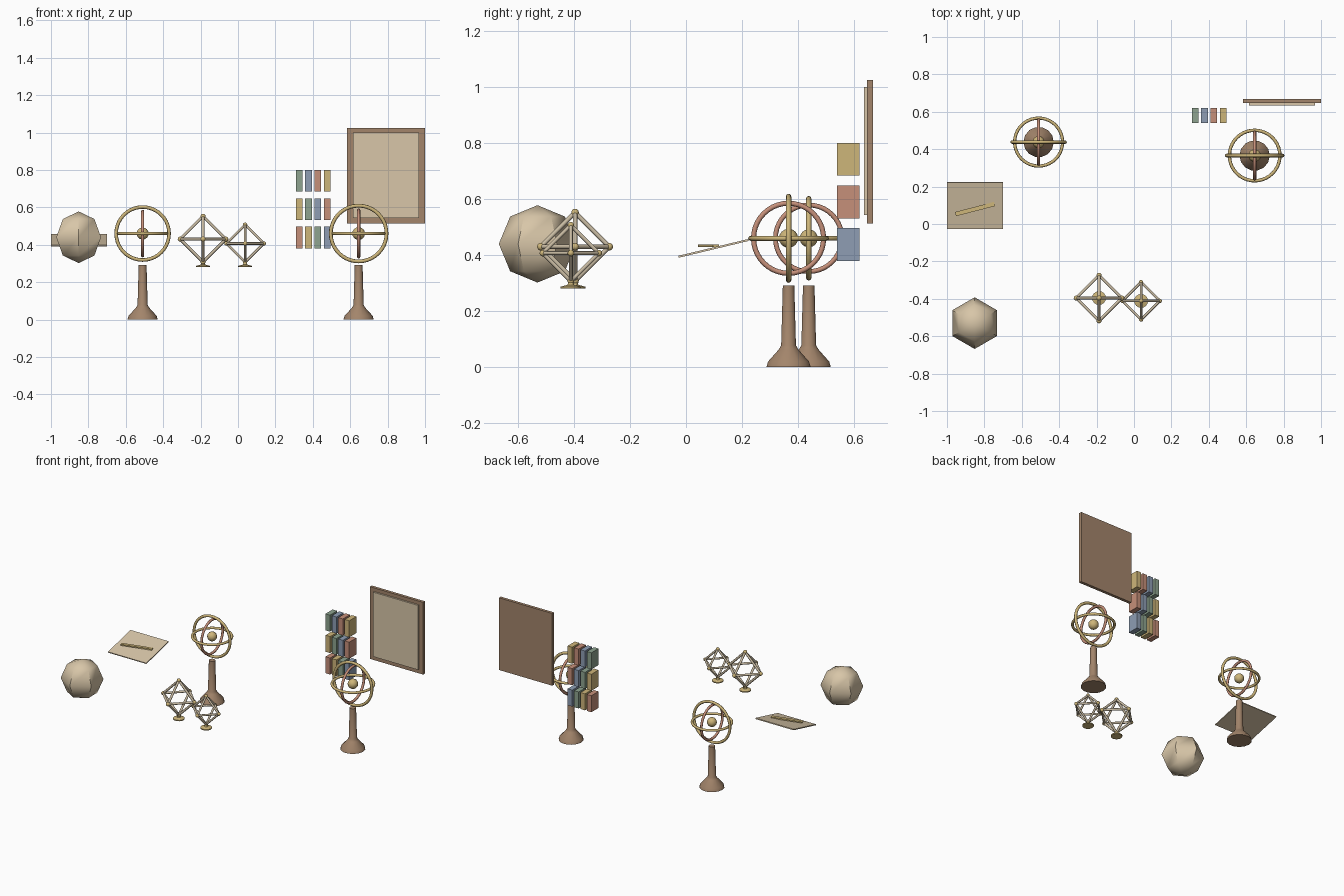
import bpy, bmesh, math
from mathutils import Vector, Matrix

if "Cube" in bpy.data.objects:
    bpy.data.objects.remove(bpy.data.objects["Cube"])


def material(name, rgb):
    m = bpy.data.materials.new(name)
    lin = [((c / 255 + 0.055) / 1.055) ** 2.4 for c in rgb]
    m.diffuse_color = (*lin, 1)
    m.use_nodes = True
    m.node_tree.nodes["Principled BSDF"].inputs["Base Color"].default_value = m.diffuse_color
    return m


PARCHMENT = material("parchment", (216, 198, 168))
WOOD = material("brown wood", (163, 133, 107))
BRASS = material("brass", (206, 182, 122))
COPPER = material("copper", (198, 144, 122))
BLUE = material("dusty blue", (142, 158, 180))
GREEN = material("sage green", (142, 164, 144))
BONE = material("pale bone", (204, 190, 165))


def finish(name, bm, mat, smooth=None):
    bmesh.ops.recalc_face_normals(bm, faces=bm.faces)
    me = bpy.data.meshes.new(name)
    bm.to_mesh(me)
    bm.free()
    me.materials.append(mat)
    ob = bpy.data.objects.new(name, me)
    bpy.context.collection.objects.link(ob)
    if smooth:
        bpy.ops.object.select_all(action='DESELECT')
        ob.select_set(True)
        bpy.context.view_layer.objects.active = ob
        bpy.ops.object.shade_smooth_by_angle(angle=math.radians(smooth))
    return ob


def box(name, center, size, mat, rot=None):
    bm = bmesh.new()
    m = Matrix.Translation(center) @ (rot or Matrix()) @ Matrix.Diagonal((*size, 1))
    bmesh.ops.create_cube(bm, size=1, matrix=m)
    return finish(name, bm, mat)


def lathe(name, center, profile, sides, mat, smooth=40, start=0.0):
    """Revolve (radius, height) points around z, closing the ends."""
    bm = bmesh.new()
    c = Vector(center)
    rings = []
    for r, z in profile:
        if r < 1e-5:
            rings.append([bm.verts.new(c + Vector((0, 0, z)))] * sides)
            continue
        rings.append([bm.verts.new(c + Vector((r * math.cos(a), r * math.sin(a), z)))
                      for a in (start + 2 * math.pi * i / sides for i in range(sides))])
    for lo, hi in zip(rings, rings[1:]):
        for i in range(sides):
            j = (i + 1) % sides
            quad = [lo[i], lo[j], hi[j], hi[i]]
            bm.faces.new(list(dict.fromkeys(quad)))
    for ring in (rings[0], rings[-1]):
        if len(set(ring)) > 1:
            bm.faces.new(ring)
    return finish(name, bm, mat, smooth)


def ring(name, center, axis, major, minor, mat):
    bm = bmesh.new()
    rot = Vector(axis).to_track_quat('Z', 'Y').to_matrix()
    n, k = 40, 8
    vs = []
    for i in range(n):
        a = 2 * math.pi * i / n
        for j in range(k):
            b = 2 * math.pi * j / k
            r = major + minor * math.cos(b)
            p = Vector((r * math.cos(a), r * math.sin(a), minor * math.sin(b)))
            vs.append(bm.verts.new(Vector(center) + rot @ p))
    for i in range(n):
        for j in range(k):
            i2, j2 = (i + 1) % n, (j + 1) % k
            bm.faces.new([vs[i * k + j], vs[i2 * k + j], vs[i2 * k + j2], vs[i * k + j2]])
    return finish(name, bm, mat, 60)


def ball(name, center, r, mat):
    bm = bmesh.new()
    bmesh.ops.create_uvsphere(bm, u_segments=12, v_segments=8, radius=r,
                              matrix=Matrix.Translation(center))
    return finish(name, bm, mat, 60)


# faceted globe
R = 0.138
lathe("faceted_globe", (-0.852, -0.53, 0.44),
      [(R * math.sin(math.pi * i / 4), -R * math.cos(math.pi * i / 4)) for i in range(5)],
      6, PARCHMENT, smooth=50, start=math.pi / 2)

# tilted sheet with a ruler floating just over it
box("tilted_sheet", (-0.85, 0.098, 0.424), (0.30, 0.257, 0.007), PARCHMENT,
    Matrix.Rotation(math.radians(13.5), 4, 'X'))
box("ruler", (-0.85, 0.08, 0.433), (0.215, 0.023, 0.009), BRASS,
    Matrix.Rotation(math.radians(14.5), 4, 'Z'))

# ring spheres on turned stands
for side, x, y, s in (("left", -0.51, 0.438, 0.95), ("right", 0.645, 0.366, 1.0)):
    lathe(side + "_stand", (x, y, 0),
          [(0.081, 0), (0.075, 0.02), (0.036, 0.063), (0.027, 0.078), (0.021, 0.292)],
          14, WOOD)
    c = (x, y, 0.46)
    ring(side + "_upright_ring", c, (0, 1, 0), 0.149 * s, 0.010 * s, BRASS)
    ring(side + "_level_ring", c, (0, 0, 1), 0.135 * s, 0.009 * s, BRASS)
    ring(side + "_cross_ring", c, (1, 0, 0), 0.125 * s, 0.009 * s, COPPER)
    ball(side + "_core", c, 0.034 * s, BRASS)

# octahedron frames: twelve rods, six knobs and a foot
for tag, c, r, rod, knob in (("large", (-0.187, -0.396, 0.43), 0.122, 0.008, 0.0135),
                             ("small", (0.038, -0.411, 0.407), 0.1, 0.007, 0.0115)):
    c = Vector(c)
    dirs = [Vector(d) * s for d in ((1, 0, 0), (0, 1, 0), (0, 0, 1)) for s in (1, -1)]
    bm = bmesh.new()
    for i, a in enumerate(dirs):
        for b in dirs[i + 1:]:
            if abs(a.dot(b)) < 0.1:
                m = (Matrix.Translation(c + (a + b) * r / 2)
                     @ (b - a).to_track_quat('Z', 'Y').to_matrix().to_4x4())
                bmesh.ops.create_cone(bm, cap_ends=True, segments=8, radius1=rod,
                                      radius2=rod, depth=(b - a).length * r, matrix=m)
    finish(tag + "_octahedron_rods", bm, BONE, 50)
    for i, d in enumerate(dirs):
        ball(f"{tag}_knob_{i}", c + d * r, knob, BRASS)
    lathe(tag + "_foot", (c.x, c.y, 0.28),
          [(0.037, 0), (0.037, 0.007), (0.012, 0.014), (0.008, c.z - r - 0.28)], 16, BRASS)

# three rows of four blocks, colours shifting one step per row
cycle = [GREEN, BLUE, COPPER, BRASS]
for row, z in enumerate((0.742, 0.590, 0.438)):
    for col in range(4):
        box(f"block_{row}_{col}", (0.327 + 0.05 * col, 0.579, z), (0.036, 0.08, 0.117),
            cycle[(col - row) % 4])

# framed board
box("board_frame", (0.791, 0.657, 0.769), (0.418, 0.021, 0.512), WOOD)
box("board_panel", (0.791, 0.641, 0.771), (0.352, 0.013, 0.457), PARCHMENT)
